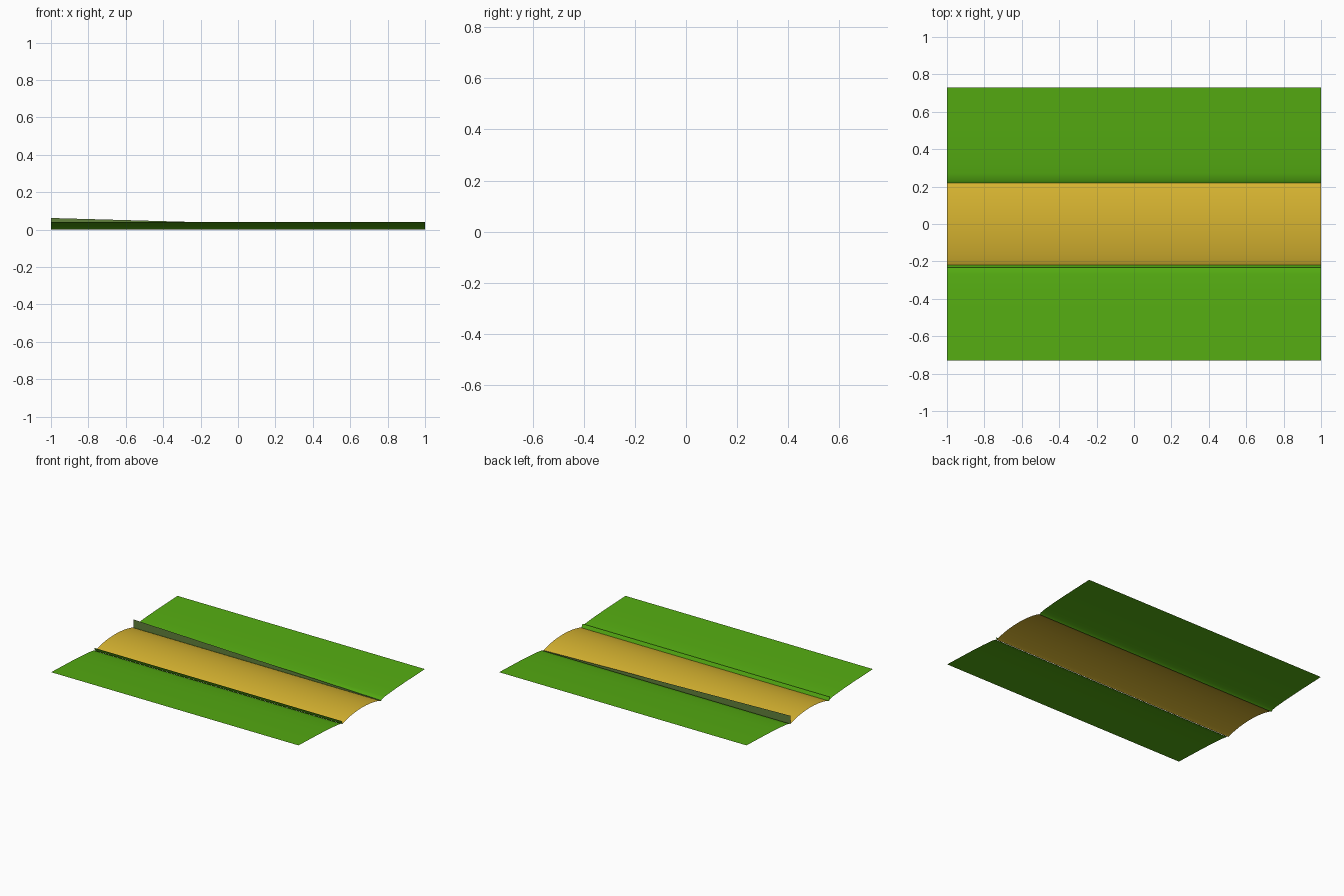
import bpy

if "Cube" in bpy.data.objects:
    bpy.data.objects.remove(bpy.data.objects["Cube"])


def material(name, rgb):
    m = bpy.data.materials.new(name)
    m.diffuse_color = (*rgb, 1)
    m.use_nodes = True
    m.node_tree.nodes["Principled BSDF"].inputs["Base Color"].default_value = m.diffuse_color
    return m


GRASS = material("grass green", (0.09, 0.41, 0.006))
SAND = material("sand yellow", (0.68, 0.456, 0.03))
DULL = material("dull green", (0.12, 0.22, 0.045))


def sheet(name, profile, mat, smooth=True):
    """Extrude an open (y, z) profile along x; y increasing gives upward normals."""
    verts = [(x, y, z) for y, z in profile for x in (-1, 1)]
    faces = [(2 * i, 2 * i + 1, 2 * i + 3, 2 * i + 2) for i in range(len(profile) - 1)]
    me = bpy.data.meshes.new(name)
    me.from_pydata(verts, [], faces)
    me.materials.append(mat)
    for p in me.polygons:
        p.use_smooth = smooth
    ob = bpy.data.objects.new(name, me)
    bpy.context.collection.objects.link(ob)
    return ob


# crowned road surface
half = [(0.0, 0.036), (0.05, 0.0345), (0.1, 0.03), (0.15, 0.022),
        (0.19, 0.013), (0.21, 0.007), (0.22, 0.002)]
sheet("road", [(-y, z) for y, z in reversed(half[1:])] + half, SAND)

# concave grass verges rising outward
verge = [(0.22, 0.0), (0.235, 0.010), (0.27, 0.016), (0.36, 0.024),
         (0.49, 0.031), (0.62, 0.036), (0.73, 0.04)]
sheet("back_verge", verge, GRASS)
sheet("front_verge", [(-y, z) for y, z in reversed(verge)], GRASS)

# small grass lip beside the front ditch
sheet("front_lip", [(-0.232, 0.027), (-0.22, 0.002)], GRASS, False)

# upright strip at the back ditch, tapering to nothing along x
me = bpy.data.meshes.new("tapered_strip")
me.from_pydata([(-1, 0.221, 0.002), (1, 0.221, 0.002), (1, 0.221, 0.006), (-1, 0.221, 0.062)],
               [], [(0, 1, 2, 3)])
me.materials.append(DULL)
bpy.context.collection.objects.link(bpy.data.objects.new("tapered_strip", me))
